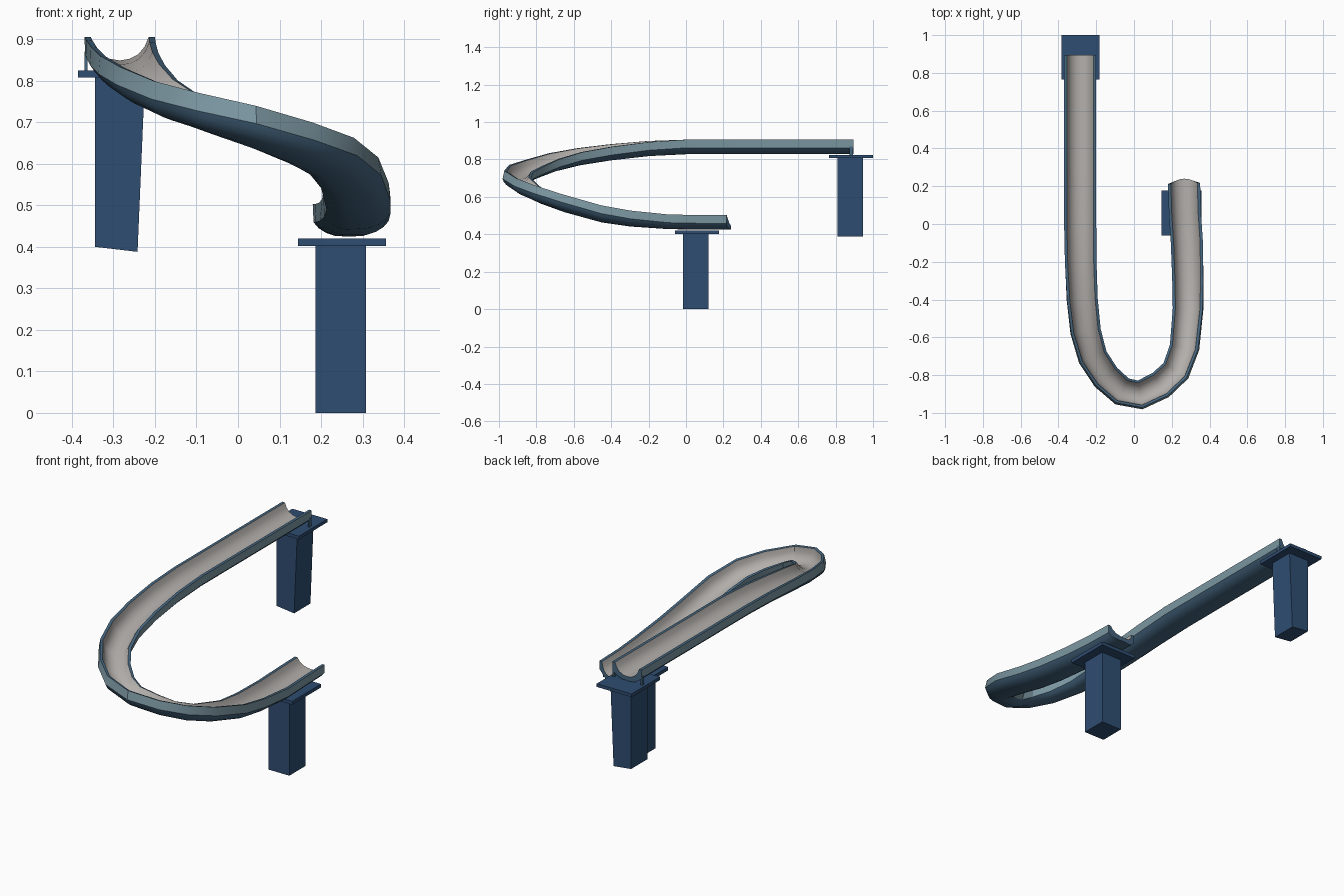
import bpy, bmesh, math
from mathutils import Vector

if "Cube" in bpy.data.objects:
    bpy.data.objects.remove(bpy.data.objects["Cube"])


def material(name, rgb):
    m = bpy.data.materials.new(name)
    m.diffuse_color = (*rgb, 1)
    m.use_nodes = True
    m.node_tree.nodes["Principled BSDF"].inputs["Base Color"].default_value = m.diffuse_color
    return m


GREY = material("warm grey", (0.45, 0.43, 0.41))
TEAL = material("pale teal", (0.20, 0.31, 0.36))
BLUE = material("steel blue", (0.06, 0.135, 0.22))
NAVY = material("navy", (0.028, 0.075, 0.17))


def finish(name, bm, mats):
    bmesh.ops.recalc_face_normals(bm, faces=bm.faces[:])
    me = bpy.data.meshes.new(name)
    bm.to_mesh(me)
    bm.free()
    for m in mats:
        me.materials.append(m)
    ob = bpy.data.objects.new(name, me)
    bpy.context.collection.objects.link(ob)
    return ob


def box(name, x0, x1, y0, y1, z0, z1, mat):
    bm = bmesh.new()
    bmesh.ops.create_cube(bm, size=1)
    for v in bm.verts:
        v.co = (x1 if v.co.x > 0 else x0, y1 if v.co.y > 0 else y0, z1 if v.co.z > 0 else z0)
    return finish(name, bm, [mat])


# Descending path: x, y, z of the trough underside, bank angle in degrees
path = [(-.285, .895, .828, 0), (-.285, .3, .828, 0), (-.285, 0, .828, 0),
        (-.285, -.2, .818, 2), (-.28, -.4, .797, 5), (-.265, -.57, .772, 8),
        (-.23, -.71, .741, 12), (-.16, -.82, .705, 14), (-.07, -.9, .676, 15),
        (.035, -.92, .645, 15), (.15, -.865, .605, 15), (.235, -.785, .568, 15),
        (.28, -.655, .523, 12), (.295, -.45, .466, 8), (.29, -.3, .443, 4),
        (.28, -.1, .428, 0), (.27, .05, .425, 0), (.265, .215, .425, 0)]

# Half cross-section, mirrored: outside from the centre up to the rim, then inside back down
outside = [(.03, .001), (.052, .008), (.071, .02), (.083, .034), (.085, .078)]
inside = [(.070, .078), (.060, .054), (.045, .036), (.024, .025)]
half = outside + inside
profile = half + [(0, .021)] + [(-x, z) for x, z in reversed(half)] + [(0, 0)]
n = len(profile)
slots = []
for i in range(n):
    (ax, az), (bx, bz) = profile[i], profile[(i + 1) % n]
    if abs(ax) > .08 and abs(bx) > .08:
        slots.append(1)                      # outer lip band
    elif {round(abs(ax), 3), round(abs(bx), 3)} == {.085, .07}:
        slots.append(2)                      # rim top
    elif 4 < i < 14 and not (az > .07 and bz > .07):
        slots.append(0)                      # sliding surface
    else:
        slots.append(2)                      # underside

# Banked trough swept along the path
bm = bmesh.new()
rings = []
for k, (x, y, z, bank) in enumerate(path):
    a, b = path[max(k - 1, 0)], path[min(k + 1, len(path) - 1)]
    t = Vector((b[0] - a[0], b[1] - a[1], 0)).normalized()
    right = t.cross(Vector((0, 0, 1)))
    ang, w = math.radians(bank), 1 - bank * .008
    side = right * math.cos(ang) + Vector((0, 0, math.sin(ang)))
    up = Vector((0, 0, math.cos(ang))) - right * math.sin(ang)
    ring = []
    for px, pz in profile:
        co = Vector((x, y, z)) + side * px * w + up * pz
        if k == len(path) - 1:               # floor tongue at the exit
            co.y += .025 * max(0, 1 - (px / .07) ** 2)
        ring.append(bm.verts.new(co))
    rings.append(ring)
for r, s in zip(rings, rings[1:]):
    for i in range(n):
        j = (i + 1) % n
        f = bm.faces.new((r[i], r[j], s[j], s[i]))
        f.material_index = slots[i]
for r in (rings[0], rings[-1]):
    bm.faces.new(r).material_index = 2
trough = finish("slide_trough", bm, [GREY, TEAL, BLUE])
bpy.context.view_layer.objects.active = trough
trough.select_set(True)
bpy.ops.object.shade_smooth_by_angle(angle=math.radians(32))

# Lower support
box("lower_post", .187, .308, -.015, .12, 0, .402, NAVY)
box("lower_plate", .145, .357, -.06, .177, .402, .42, NAVY)

# Upper support, its post slightly skewed and cut off at a slant
post = box("upper_post", -.344, -.224, .81, .945, .4, .81, NAVY)
for v in post.data.vertices:
    if v.co.z < .5 and v.co.x > -.3:
        v.co.x, v.co.z = -.242, .388
box("upper_plate", -.385, -.183, .765, 1.0, .808, .825, NAVY)

# Thin end brackets holding the trough on the upper plate
for name, s in (("left_bracket", -1), ("right_bracket", 1)):
    c = -.285 + s * .081
    box(name, c - .004, c + .004, .875, .894, .822, .87, BLUE)
